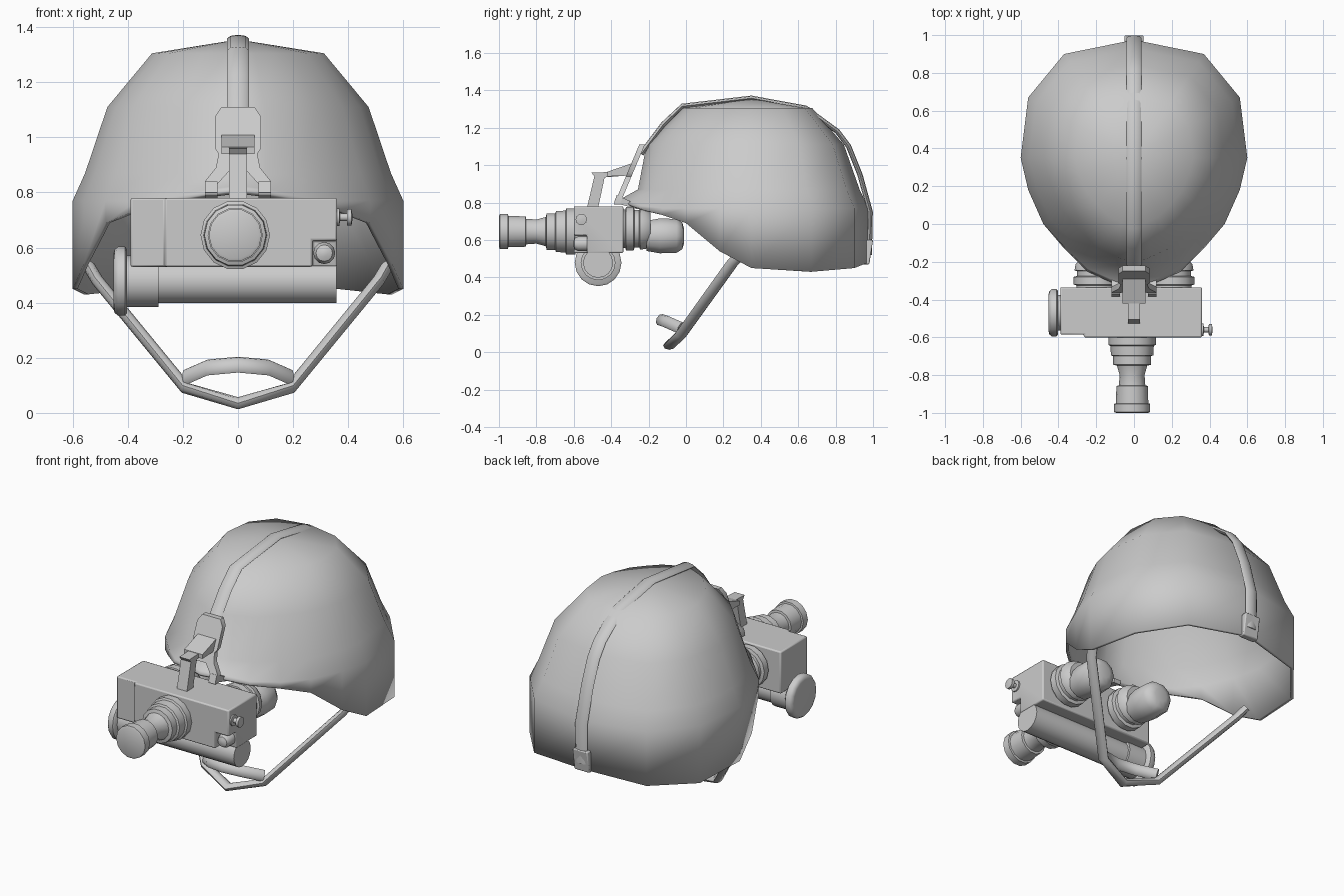
import bpy, bmesh, math
from mathutils import Vector

cube = bpy.data.objects.get("Cube")
if cube:
    bpy.data.objects.remove(cube, do_unlink=True)

grey = bpy.data.materials.new("plain_grey")
grey.use_nodes = True
GREY = (0.6, 0.6, 0.6, 1)
grey.diffuse_color = GREY
grey.node_tree.nodes["Principled BSDF"].inputs["Base Color"].default_value = GREY


def finish(name, bm, angle=40, bevel=0):
    bmesh.ops.recalc_face_normals(bm, faces=bm.faces)
    me = bpy.data.meshes.new(name)
    bm.to_mesh(me)
    bm.free()
    ob = bpy.data.objects.new(name, me)
    bpy.context.collection.objects.link(ob)
    me.materials.append(grey)
    bpy.ops.object.select_all(action='DESELECT')
    ob.select_set(True)
    bpy.context.view_layer.objects.active = ob
    bpy.ops.object.shade_smooth_by_angle(angle=math.radians(angle))
    if bevel:
        mod = ob.modifiers.new("Bevel", 'BEVEL')
        mod.width, mod.segments = bevel, 2
    return ob


def bridge(bm, rings, cap=True):
    """Join equal closed rings of verts, with optional end caps."""
    for a, b in zip(rings, rings[1:]):
        for i in range(len(a)):
            j = (i + 1) % len(a)
            bm.faces.new((a[i], a[j], b[j], b[i]))
    if cap:
        bm.faces.new(rings[0])
        bm.faces.new(rings[-1])


def prism(name, outline, axis, lo, hi, slope=None, bevel=0):
    """Extrude a 2D outline along an axis; slope shifts y by height."""
    bm = bmesh.new()
    rings = []
    for d in (lo, hi):
        ring = []
        for u, v in outline:
            p = {'x': (d, u, v), 'y': (u, d, v), 'z': (u, v, d)}[axis]
            dy = slope(p[2]) if slope else 0
            ring.append(bm.verts.new((p[0], p[1] + dy, p[2])))
        rings.append(ring)
    bridge(bm, rings)
    return finish(name, bm, bevel=bevel)


def rect(u0, v0, u1, v1):
    return [(u0, v0), (u1, v0), (u1, v1), (u0, v1)]


def lathe(name, profile, axis, c, n=14, angle=40):
    """Spin (position, radius) pairs about an x or y axis through c."""
    bm = bmesh.new()
    rings = []
    for d, r in profile:
        ring = []
        for i in range(n):
            t = 2 * math.pi * i / n
            u, v = c[0] + r * math.cos(t), c[1] + r * math.sin(t)
            ring.append(bm.verts.new((d, u, v) if axis == 'x' else (u, d, v)))
        rings.append(ring)
    bridge(bm, rings)
    return finish(name, bm, angle)


def sweep(name, pts, a, b, side, n=8):
    """Sweep an ellipse (half sizes a along side, b across) down a path."""
    pts = [Vector(p) for p in pts]
    bm = bmesh.new()
    rings = []
    for i, p in enumerate(pts):
        t = (pts[min(i + 1, len(pts) - 1)] - pts[max(i - 1, 0)]).normalized()
        s = Vector(side)
        s = (s - t * s.dot(t)).normalized()
        w = t.cross(s)
        rings.append([bm.verts.new(p + s * a * math.cos(2 * math.pi * k / n)
                                   + w * b * math.sin(2 * math.pi * k / n)) for k in range(n)])
    bridge(bm, rings)
    return finish(name, bm, 50)


def mirrored(half):
    return half + [(-x, *rest) for x, *rest in reversed(half) if x > 0]


# Helmet shell: rim outline, then shrinking rings up to the crown
rim = mirrored([(0, -0.36, 0.81), (0.12, -0.31, 0.795), (0.25, -0.25, 0.77),
                (0.37, -0.13, 0.735), (0.48, 0.0, 0.69), (0.56, 0.18, 0.54),
                (0.6, 0.35, 0.45), (0.56, 0.67, 0.43), (0.37, 0.9, 0.45), (0, 0.975, 0.48)])
bm = bmesh.new()
rings = [[bm.verts.new(p) for p in rim]]
for z, s in ((0.77, 1.0), (0.87, 0.925), (1.11, 0.79), (1.305, 0.52)):
    ring = []
    for x, y, rz in rim:
        front = max(0, min(1, -y / 0.36))
        k = s - (0.07 * front if z == 0.87 else 0.03 * front if z == 0.77 else 0)
        ring.append(bm.verts.new((x * k, 0.35 + (y - 0.35) * k, max(z, rz + 0.015))))
    rings.append(ring)
bridge(bm, rings, cap=False)
crown = bm.verts.new((0, 0.35, 1.355))
for i, v in enumerate(rings[-1]):
    bm.faces.new((v, rings[-1][(i + 1) % len(rim)], crown))
helmet = finish("helmet_shell", bm, 70)
solid = helmet.modifiers.new("Thickness", 'SOLIDIFY')
solid.thickness, solid.offset = 0.018, -1

# Strap over the crown and its rear clip
sweep("crown_strap", [(0, y, z) for y, z in (
    (0.98, 0.52), (0.985, 0.75), (0.93, 0.95), (0.87, 1.1), (0.81, 1.18), (0.64, 1.305),
    (0.35, 1.358), (-0.02, 1.315), (-0.12, 1.22), (-0.24, 1.06))], 0.04, 0.014, (1, 0, 0))
prism("rear_clip", [(0.94, 0.47), (0.98, 0.47), (1.0, 0.6), (0.965, 0.6)], 'x', -0.05, 0.05, bevel=0.006)

# Chin straps and chin cup
chin = [(0.54, 0.30, 0.53), (0.51, 0.25, 0.48), (0.19, -0.03, 0.09), (0, -0.09, 0.035)]
sweep("chin_strap", mirrored(chin[::-1])[3::-1] + [(-x, y, z) for x, y, z in chin[-2::-1]],
      0.032, 0.022, (0, 1, 0))
sweep("chin_cup", [(0.19, -0.03, 0.13), (0.11, -0.11, 0.165), (0, -0.14, 0.175),
                   (-0.11, -0.11, 0.165), (-0.19, -0.03, 0.13)], 0.032, 0.018, (0, 0.5, 1))

# Sloped mount plate with forked feet
half = [(0.06, 1.11), (0.083, 1.075), (0.083, 0.96), (0.07, 0.94), (0.08, 0.89), (0.12, 0.84),
        (0.12, 0.79), (0.075, 0.79), (0.075, 0.83), (0.03, 0.88)]
prism("mount_plate", mirrored(half), 'y', -0.015, 0.015,
      slope=lambda z: -0.235 - (1.11 - z) * 0.42)
for s, tag in ((1, "left"), (-1, "right")):
    prism("mount_hook_" + tag, [(-0.385, 0.80), (-0.26, 0.765), (-0.25, 0.785), (-0.37, 0.84)],
          'x', s * 0.075, s * 0.12)

# Hinge bracket and arm down to the goggle
prism("mount_bracket", [(-0.26, 1.02), (-0.42, 0.965), (-0.42, 0.94), (-0.29, 0.945)], 'x', -0.06, 0.06)
prism("mount_arm", [(-0.36, 0.965), (-0.505, 0.96), (-0.49, 0.94), (-0.53, 0.77), (-0.47, 0.77),
                    (-0.435, 0.935), (-0.36, 0.94)], 'x', -0.033, 0.033)

# Goggle housing with a notch for the front knob
body = prism("goggle_housing", [(-0.39, -0.335), (0.36, -0.335), (0.36, -0.6), (-0.265, -0.6),
                                (-0.265, -0.585), (-0.39, -0.585)], 'z', 0.53, 0.78)
cutter = prism("notch_cutter", rect(0.27, 0.5, 0.4, 0.625), 'y', -0.65, -0.53)
cutter.hide_render = True
cut = body.modifiers.new("Notch", 'BOOLEAN')
cut.operation, cut.object, cut.solver = 'DIFFERENCE', cutter, 'EXACT'
bpy.context.view_layer.objects.active = body
bpy.ops.object.modifier_apply(modifier="Notch")
bpy.data.objects.remove(cutter, do_unlink=True)
bev = body.modifiers.new("Bevel", 'BEVEL')
bev.width, bev.segments = 0.008, 2

# Small knobs
lathe("front_knob", [(-0.53, 0.04), (-0.575, 0.04), (-0.595, 0.03), (-0.602, 0.012)], 'y', (0.313, 0.58), 12)
lathe("side_knob", [(0.35, 0.032), (0.368, 0.032), (0.37, 0.014), (0.395, 0.014), (0.396, 0.03),
                    (0.412, 0.03), (0.415, 0.012)], 'x', (-0.56, 0.71), 12)

# Battery tube with neck and round cap
tube_c = (-0.47, 0.478)
lathe("battery_tube", [(-0.29, 0.08), (0.357, 0.08)], 'x', tube_c, 16)
lathe("battery_neck", [(-0.405, 0.093), (-0.288, 0.093)], 'x', tube_c, 16)
lathe("battery_cap", [(-0.452, 0.1), (-0.448, 0.115), (-0.435, 0.125), (-0.41, 0.125), (-0.402, 0.115)],
      'x', tube_c, 16)

# Front objective lens
lathe("objective_lens", [
    (-0.59, 0.126), (-0.64, 0.126), (-0.645, 0.115), (-0.695, 0.112), (-0.7, 0.1), (-0.745, 0.1),
    (-0.75, 0.08), (-0.8, 0.066), (-0.855, 0.07), (-0.857, 0.083), (-0.95, 0.086), (-0.952, 0.096),
    (-0.995, 0.096), (-1.0, 0.085)], 'y', (-0.01, 0.645))

# Twin rear eyepieces with soft cups
for s, tag in ((1, "left"), (-1, "right")):
    lathe("eyepiece_" + tag, [
        (-0.35, 0.105), (-0.325, 0.105), (-0.32, 0.12), (-0.28, 0.12), (-0.275, 0.102), (-0.25, 0.102),
        (-0.245, 0.115), (-0.215, 0.11), (-0.19, 0.09)], 'y', (s * 0.2, 0.66))
    lathe("eye_cup_" + tag, [(-0.21, 0.085), (-0.14, 0.098), (-0.05, 0.095), (-0.02, 0.075),
                             (-0.01, 0.04)], 'y', (s * 0.2, 0.622), 10, 60)
